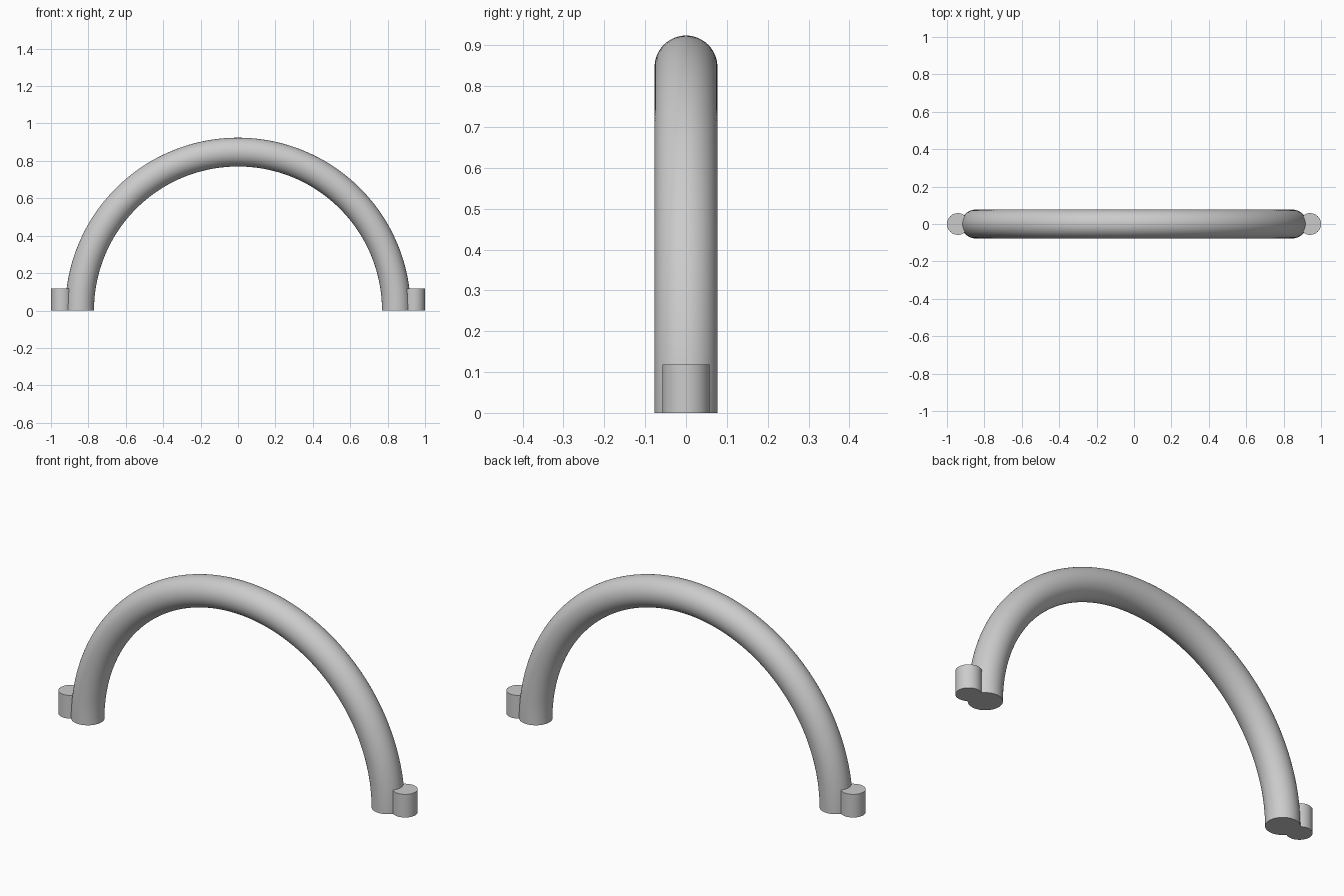
import bpy, bmesh
from math import pi, sin, cos

cube = bpy.data.objects.get("Cube")
if cube:
    bpy.data.objects.remove(cube, do_unlink=True)

ARCH_R, TUBE_R = 0.847, 0.077
PEG_R, PEG_H = 0.058, 0.118
ARCH_STEPS, SIDES = 96, 48

grey = bpy.data.materials.new("plain grey")
grey.use_nodes = True
colour = (0.6, 0.6, 0.6, 1)
grey.diffuse_color = colour
grey.node_tree.nodes["Principled BSDF"].inputs["Base Color"].default_value = colour


def finish(name, bm, location=(0, 0, 0)):
    bmesh.ops.recalc_face_normals(bm, faces=bm.faces)
    mesh = bpy.data.meshes.new(name)
    bm.to_mesh(mesh)
    bm.free()
    mesh.materials.append(grey)
    obj = bpy.data.objects.new(name, mesh)
    obj.location = location
    bpy.context.collection.objects.link(obj)
    bpy.ops.object.select_all(action="DESELECT")
    obj.select_set(True)
    bpy.context.view_layer.objects.active = obj
    bpy.ops.object.shade_smooth_by_angle(angle=pi / 6)


# Half-ring handle: a circular section swept over a semicircle, capped at both feet
bm = bmesh.new()
rings = []
for i in range(ARCH_STEPS + 1):
    a = pi * i / ARCH_STEPS
    ring = []
    for j in range(SIDES):
        t = 2 * pi * j / SIDES
        r = ARCH_R + TUBE_R * cos(t)
        ring.append(bm.verts.new((r * cos(a), TUBE_R * sin(t), r * sin(a))))
    rings.append(ring)
for lower, upper in zip(rings, rings[1:]):
    for j in range(SIDES):
        k = (j + 1) % SIDES
        bm.faces.new((lower[j], lower[k], upper[k], upper[j]))
bm.faces.new(rings[0])
bm.faces.new(rings[-1])
finish("arch_tube", bm)

# Short round pegs on the outside of each foot
for side, sign in (("left", 1), ("right", -1)):
    bm = bmesh.new()
    bmesh.ops.create_cone(bm, cap_ends=True, segments=SIDES,
                          radius1=PEG_R, radius2=PEG_R, depth=PEG_H)
    finish(side + "_peg", bm, (sign * (1 - PEG_R), 0, PEG_H / 2))
